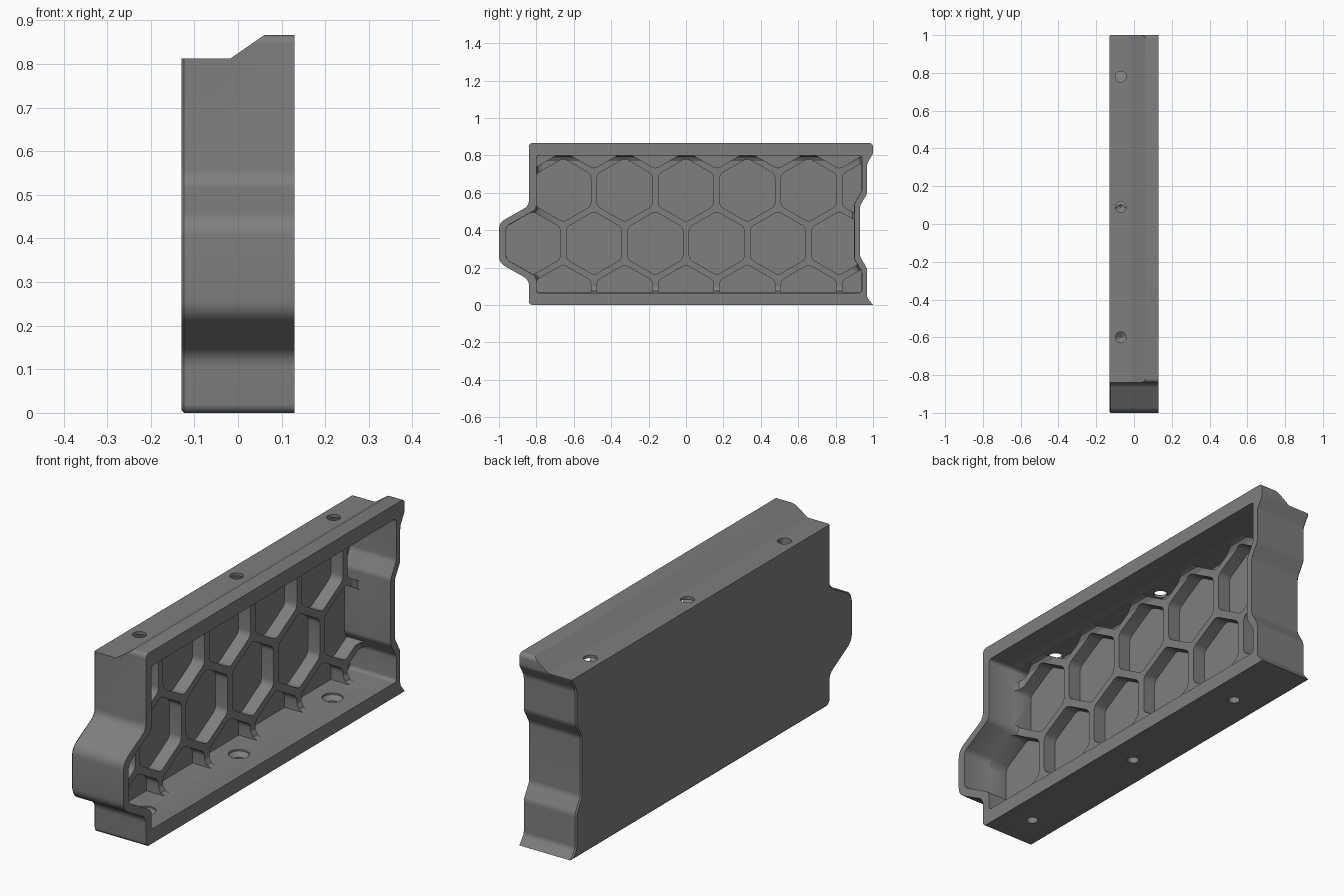
import bpy, bmesh, math
from mathutils import Vector

if "Cube" in bpy.data.objects:
    bpy.data.objects.remove(bpy.data.objects["Cube"])

grey = bpy.data.materials.new("mid_grey")
grey.diffuse_color = (0.21, 0.21, 0.21, 1)
grey.use_nodes = True
grey.node_tree.nodes["Principled BSDF"].inputs["Base Color"].default_value = grey.diffuse_color


def offset(pts, d):
    """Move every edge of a counter-clockwise polygon inward by d."""
    out, n = [], len(pts)
    for i in range(n):
        a, b, c = (Vector(pts[(i + k) % n]) for k in (-1, 0, 1))
        e, f = (b - a).normalized(), (c - b).normalized()
        n1, n2 = Vector((-e.y, e.x)), Vector((-f.y, f.x))
        out.append(b + (n1 + n2) * d / (1 + n1.dot(n2)))
    return out


def fillet(pts, radii, seg=6):
    """Round polygon corners with arcs of the given radii."""
    out, n = [], len(pts)
    for i in range(n):
        a, b, c = (Vector(pts[(i + k) % n]) for k in (-1, 0, 1))
        r = radii[i] if isinstance(radii, (list, tuple)) else radii
        if r <= 0:
            out.append(b)
            continue
        u, v = (a - b).normalized(), (c - b).normalized()
        half = u.angle(v) / 2
        t = min(r / math.tan(half), 0.45 * min((a - b).length, (c - b).length))
        r = t * math.tan(half)
        mid = (u + v).normalized()
        centre = b + mid * r / math.sin(half)
        s, e = b + u * t - centre, b + v * t - centre
        sweep = s.angle_signed(e)
        for k in range(seg + 1):
            q = -sweep * k / seg
            out.append(centre + Vector((s.x * math.cos(q) - s.y * math.sin(q),
                                        s.x * math.sin(q) + s.y * math.cos(q))))
    return out


def loft(bm, layers, place):
    """Skin matching rings; each layer is (points, level)."""
    rings = [[bm.verts.new(place(p, lv)) for p in pts] for pts, lv in layers]
    n = len(rings[0])
    for r, s in zip(rings, rings[1:]):
        for i in range(n):
            bm.faces.new((r[i], r[(i + 1) % n], s[(i + 1) % n], s[i]))
    bm.faces.new(rings[0][::-1])
    bm.faces.new(rings[-1])


def finish(name, bm):
    bmesh.ops.recalc_face_normals(bm, faces=bm.faces)
    me = bpy.data.meshes.new(name)
    bm.to_mesh(me)
    bm.free()
    me.materials.append(grey)
    ob = bpy.data.objects.new(name, me)
    bpy.context.collection.objects.link(ob)
    return ob


def prism(name, layers, place):
    bm = bmesh.new()
    loft(bm, layers, place)
    return finish(name, bm)


def boolean(target, cutter, op="DIFFERENCE"):
    cutter.hide_render = True
    m = target.modifiers.new("cut", "BOOLEAN")
    m.operation, m.object, m.solver = op, cutter, "EXACT"
    bpy.context.view_layer.objects.active = target
    bpy.ops.object.modifier_apply(modifier=m.name)
    bpy.data.objects.remove(cutter, do_unlink=True)


def along_x(p, lv):
    return (lv, p[0], p[1])


def along_y(p, lv):
    return (p[0], lv, p[1])


# Outer block with interlocking ends
outer = [(-.84, 0), (1, 0), (.968, .04), (.968, .195), (.93, .26), (.93, .53),
         (.968, .595), (.968, .755), (1, .81), (1, .866), (-.84, .866),
         (-.84, .53), (-1, .44), (-1, .225), (-.84, .135)]
radii = [.02, 0, .03, .05, .05, .05, .05, .05, .03, .02, .02, .05, .06, .06, .05]


def outer_ring(d):
    return fillet(offset(outer, d), radii)


panel = prism("honeycomb_panel", [(outer_ring(.006), -.13), (outer_ring(0), -.124),
                                  (outer_ring(0), .13)], along_x)

# Lowered shelf along the top
shelf = [(.06, .866), (.06, 1), (-.2, 1), (-.2, .812), (-.018, .812)]
boolean(panel, prism("shelf_cutter", [(shelf, -1.2), (shelf, 1.2)], along_y))

# Open cavity, sloping in where it meets the ribs
inner = [(-.80, .065), (.94, .065), (.94, .18), (.90, .245), (.90, .54), (.94, .61),
         (.94, .80), (-.80, .80), (-.80, .512), (-.963, .42), (-.963, .245), (-.80, .153)]


def inner_ring(d):
    return fillet(offset(inner, d), [.015, .015, .04, .04, .04, .04,
                                     .015, .015, .04, .04, .04, .04])


cavity = prism("cavity_cutter", [(inner_ring(.03), -.04), (inner_ring(.01), -.028),
                                 (inner_ring(0), -.005), (inner_ring(0), .2)], along_x)

# Honeycomb cells, clipped to the inside of the walls
bm = bmesh.new()
pitch, row_step, R = .328, .284, .17
for row in range(4):
    for col in range(-4, 5):
        y = (col + (.5 if row % 2 else 0)) * pitch
        z = .046 + row * row_step
        if abs(y) > 1.05:
            continue
        hexa = [(y + R * math.sin(-math.pi / 3 * k), z + R * math.cos(math.pi / 3 * k))
                for k in range(6)]
        hexa = fillet(hexa, .035, 4)
        loft(bm, [(hexa, -.10), (hexa, .02)], along_x)
cells = finish("cell_cutter", bm)
clip = prism("cell_clip", [(inner_ring(.001), -.12), (inner_ring(.001), .1)], along_x)
boolean(cells, clip, "INTERSECT")
boolean(panel, cavity)
boolean(panel, cells)


# Screw holes: blind pointed ones on top, countersunk ones through the floor
def circle(x, y, r):
    return [(x + r * math.cos(math.tau * k / 24), y + r * math.sin(math.tau * k / 24))
            for k in range(24)]


def along_z(p, lv):
    return (p[0], p[1], lv)


bm = bmesh.new()
for y in (-.6, .09, .78):
    loft(bm, [(circle(-.07, y, .002), .755), (circle(-.07, y, .029), .775),
              (circle(-.07, y, .029), .9)], along_z)
for y in (-.665, 0, .665):
    loft(bm, [(circle(.005, y, .024), -.05), (circle(.005, y, .024), .04),
              (circle(.005, y, .044), .058), (circle(.005, y, .044), .1)], along_z)
boolean(panel, finish("hole_cutter", bm))

# Soft shading on rounded corners, crisp edges elsewhere
bpy.ops.object.select_all(action="DESELECT")
panel.select_set(True)
bpy.context.view_layer.objects.active = panel
bpy.ops.object.shade_smooth_by_angle(angle=math.radians(30))
